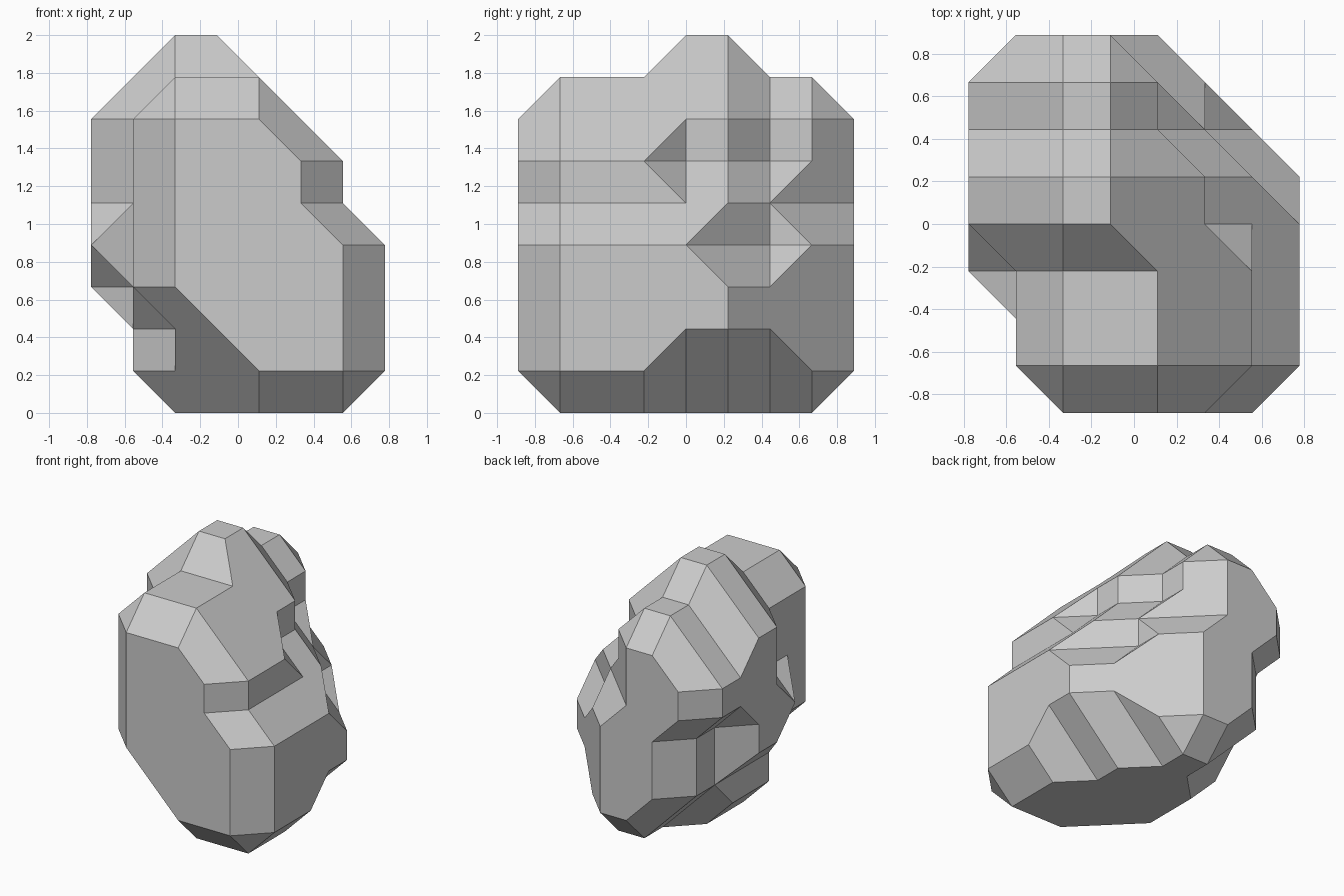
import bpy
import bmesh
from itertools import product
from mathutils import Vector

UNIT = 2 / 9

# Core of the boulder: lengthwise slices from right to left, each listing its
# lowest level and then the (front, back) extent of every level going up.
SLICES = [
    (3, [(4, 5), (3, 5), (4, 7), (4, 7), (4, 5)]),
    (1, [(3, 5), (3, 7)] + [(1, 7)] * 5 + [(4, 5)]),
    (1, [(2, 7)] + [(1, 7)] * 6 + [(4, 5)]),
    (1, [(1, 7)] * 4 + [(1, 5)] * 3),
    (1, [(1, 5)] * 5 + [(1, 3)]),
    (1, [(1, 3), (1, 5), (1, 5), (1, 4)]),
]


def core_points():
    for i, (base, rows) in enumerate(SLICES, start=1):
        for k, (front, back) in enumerate(rows, start=base):
            for j in range(front, back + 1):
                yield i, j, k


def grow(points):
    """Swell the core by one step along each axis, which chamfers its edges."""
    grown = set()
    for i, j, k in points:
        grown.add((i, j, k))
        for d in (-1, 1):
            grown.update([(i + d, j, k), (i, j + d, k), (i, j, k + d)])
    return grown


def hull_faces(points):
    """Outward faces of the convex hull of a few lattice points."""
    bm = bmesh.new()
    for p in points:
        bm.verts.new(p)
    bmesh.ops.convex_hull(bm, input=bm.verts[:])
    bmesh.ops.dissolve_limit(bm, angle_limit=0.01, verts=bm.verts[:], edges=bm.edges[:])
    bmesh.ops.recalc_face_normals(bm, faces=bm.faces[:])
    faces = [[tuple(round(c) for c in v.co) for v in f.verts] for f in bm.faces]
    bm.free()
    return faces


def is_solid(points):
    a = Vector(points[0])
    d = [Vector(p) - a for p in points[1:]]
    return any(u.cross(v).dot(w) for u in d for v in d for w in d)


def boulder_skin(solid):
    """Join the hulls of all cells, dropping the faces two cells share."""
    skin = {}
    for cell in product(range(-1, 8), range(-1, 9), range(-1, 10)):
        corners = [tuple(a + b for a, b in zip(cell, c)) for c in product((0, 1), repeat=3)]
        filled = [p for p in corners if p in solid]
        if len(filled) < 4 or not is_solid(filled):
            continue
        for face in hull_faces(filled):
            key = frozenset(face)
            if key in skin:
                del skin[key]
            else:
                skin[key] = face
    return skin.values()


def build_boulder(material):
    bm = bmesh.new()
    verts = {}
    for face in boulder_skin(grow(core_points())):
        for i, j, k in face:
            if (i, j, k) not in verts:
                verts[i, j, k] = bm.verts.new(
                    ((i - 3.5) * UNIT, (j - 4) * UNIT, k * UNIT))
        bm.faces.new([verts[p] for p in face])
    # Merge flat neighbours into clean facets
    bmesh.ops.dissolve_limit(bm, angle_limit=0.01, verts=bm.verts[:], edges=bm.edges[:])
    mesh = bpy.data.meshes.new("boulder")
    bm.to_mesh(mesh)
    bm.free()
    mesh.materials.append(material)
    obj = bpy.data.objects.new("boulder", mesh)
    bpy.context.collection.objects.link(obj)


default = bpy.data.objects.get("Cube")
if default:
    bpy.data.objects.remove(default, do_unlink=True)

stone = bpy.data.materials.new("stone_grey")
stone.use_nodes = True
colour = (0.6, 0.6, 0.6, 1)
stone.diffuse_color = colour
stone.node_tree.nodes["Principled BSDF"].inputs["Base Color"].default_value = colour

build_boulder(stone)
